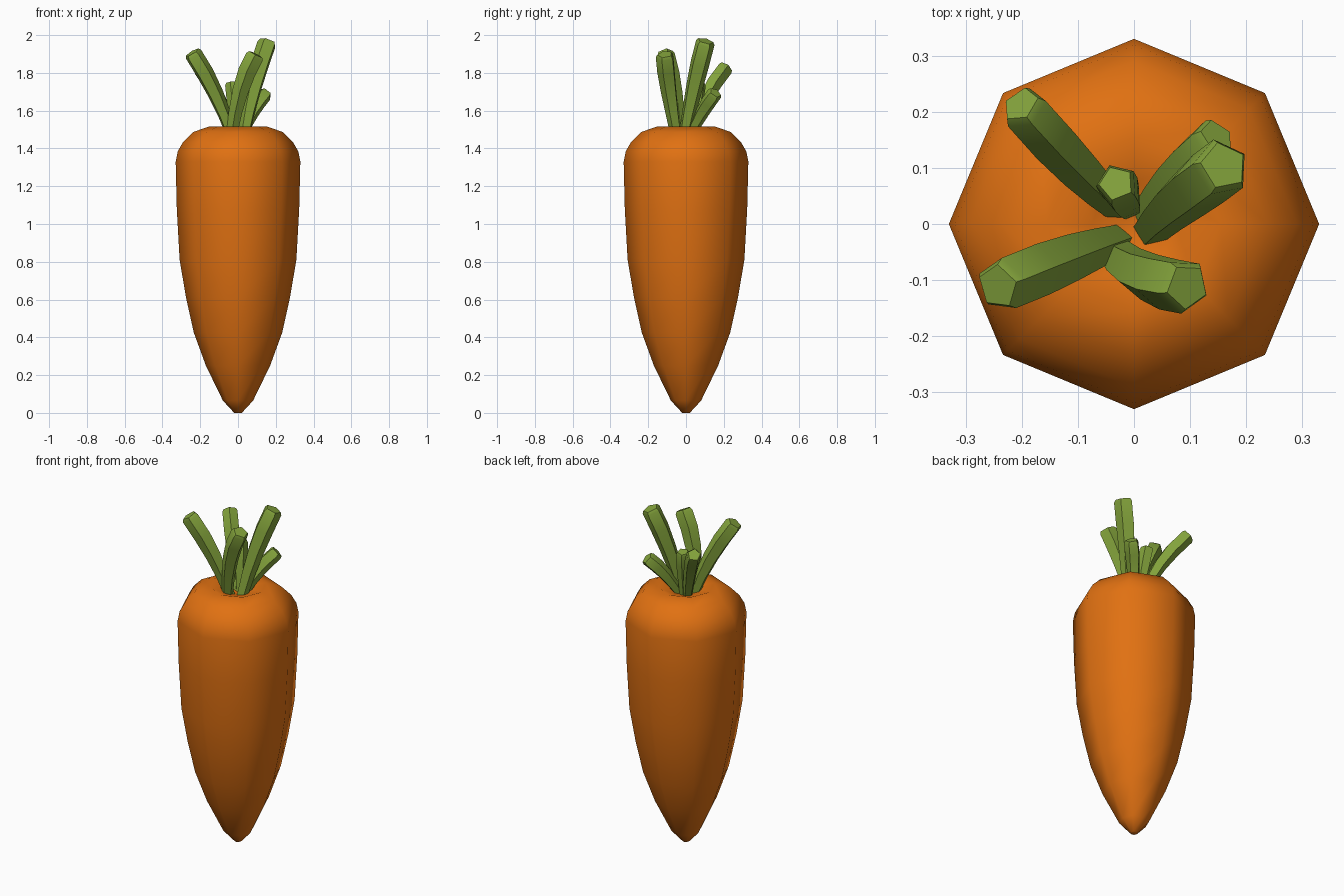
import bpy, bmesh, math
from mathutils import Vector

if "Cube" in bpy.data.objects:
    bpy.data.objects.remove(bpy.data.objects["Cube"])


def material(name, rgb):
    m = bpy.data.materials.new(name)
    m.diffuse_color = (*rgb, 1)
    m.use_nodes = True
    m.node_tree.nodes["Principled BSDF"].inputs["Base Color"].default_value = m.diffuse_color
    return m


def skin_rings(name, rings, mat, angle):
    """Skin a list of equal-sized vertex rings and cap both ends."""
    bm = bmesh.new()
    rows = [[bm.verts.new(p) for p in ring] for ring in rings]
    n = len(rows[0])
    for a, b in zip(rows, rows[1:]):
        for i in range(n):
            j = (i + 1) % n
            bm.faces.new((a[i], a[j], b[j], b[i]))
    bm.faces.new(rows[0][::-1])
    bm.faces.new(rows[-1])
    bmesh.ops.recalc_face_normals(bm, faces=bm.faces)
    me = bpy.data.meshes.new(name)
    bm.to_mesh(me)
    bm.free()
    me.materials.append(mat)
    ob = bpy.data.objects.new(name, me)
    bpy.context.collection.objects.link(ob)
    bpy.ops.object.select_all(action='DESELECT')
    ob.select_set(True)
    bpy.context.view_layer.objects.active = ob
    bpy.ops.object.shade_smooth_by_angle(angle=math.radians(angle))
    return ob


orange = material("carrot orange", (0.75, 0.165, 0.006))
green = material("stem green", (0.23, 0.37, 0.045))

# Root: eight-sided turned profile with a shallow dip in the crown
profile = [(0.02, 0), (0.08, 0.065), (0.17, 0.25), (0.234, 0.425), (0.275, 0.61),
           (0.309, 0.81), (0.324, 1.08), (0.33, 1.33), (0.319, 1.385), (0.29, 1.435),
           (0.238, 1.487), (0.155, 1.515), (0.075, 1.485), (0.02, 1.47)]
skin_rings("carrot_root",
           [[(r * math.cos(k * math.pi / 4), r * math.sin(k * math.pi / 4), z)
             for k in range(8)] for r, z in profile], orange, 80)


# Stems: five-sided tapering stalks along a bent path
def stem(name, base, mid, tip, r, spin=0):
    pts = [Vector(base), Vector(mid), Vector(tip)]
    path = []
    for k in range(5):   # quadratic curve passing through the middle point
        t = k / 4
        path.append(pts[0] * (1 - t) * (1 - 2 * t) + pts[1] * 4 * t * (1 - t)
                    + pts[2] * t * (2 * t - 1))
    end = path[-1] + (path[-1] - path[-2]).normalized() * 0.015
    path.append(end)
    radii = [0.6, 0.75, 0.9, 1.0, 1.0, 0.82]
    rings = []
    for i, p in enumerate(path):
        d = (path[min(i + 1, 5)] - path[max(i - 1, 0)]).normalized()
        u = Vector((0, 1, 0)).cross(d).normalized()
        v = d.cross(u)
        rings.append([p + (u * math.cos(a) + v * math.sin(a)) * r * radii[i]
                      for a in (spin + 2 * math.pi * k / 5 for k in range(5))])
    skin_rings(name, rings, green, 32)


stem("stem_back_left", (-0.03, 0.03, 1.46), (-0.10, 0.10, 1.66), (-0.195, 0.205, 1.82), 0.043, 0.4)
stem("stem_left", (-0.03, -0.03, 1.46), (-0.12, -0.062, 1.69), (-0.235, -0.108, 1.895), 0.049, 0.2)
stem("stem_back_small", (-0.01, 0.03, 1.46), (-0.018, 0.048, 1.6), (-0.03, 0.07, 1.735), 0.038, 0.7)
stem("stem_back_right", (0.02, 0.02, 1.46), (0.075, 0.085, 1.59), (0.14, 0.148, 1.685), 0.042, 0.3)
stem("stem_right", (0.03, -0.01, 1.46), (0.085, 0.045, 1.73), (0.155, 0.10, 1.955), 0.053, 0.5)
stem("stem_front", (-0.035, -0.05, 1.46), (0.015, -0.09, 1.71), (0.088, -0.11, 1.885), 0.05, 0.9)
